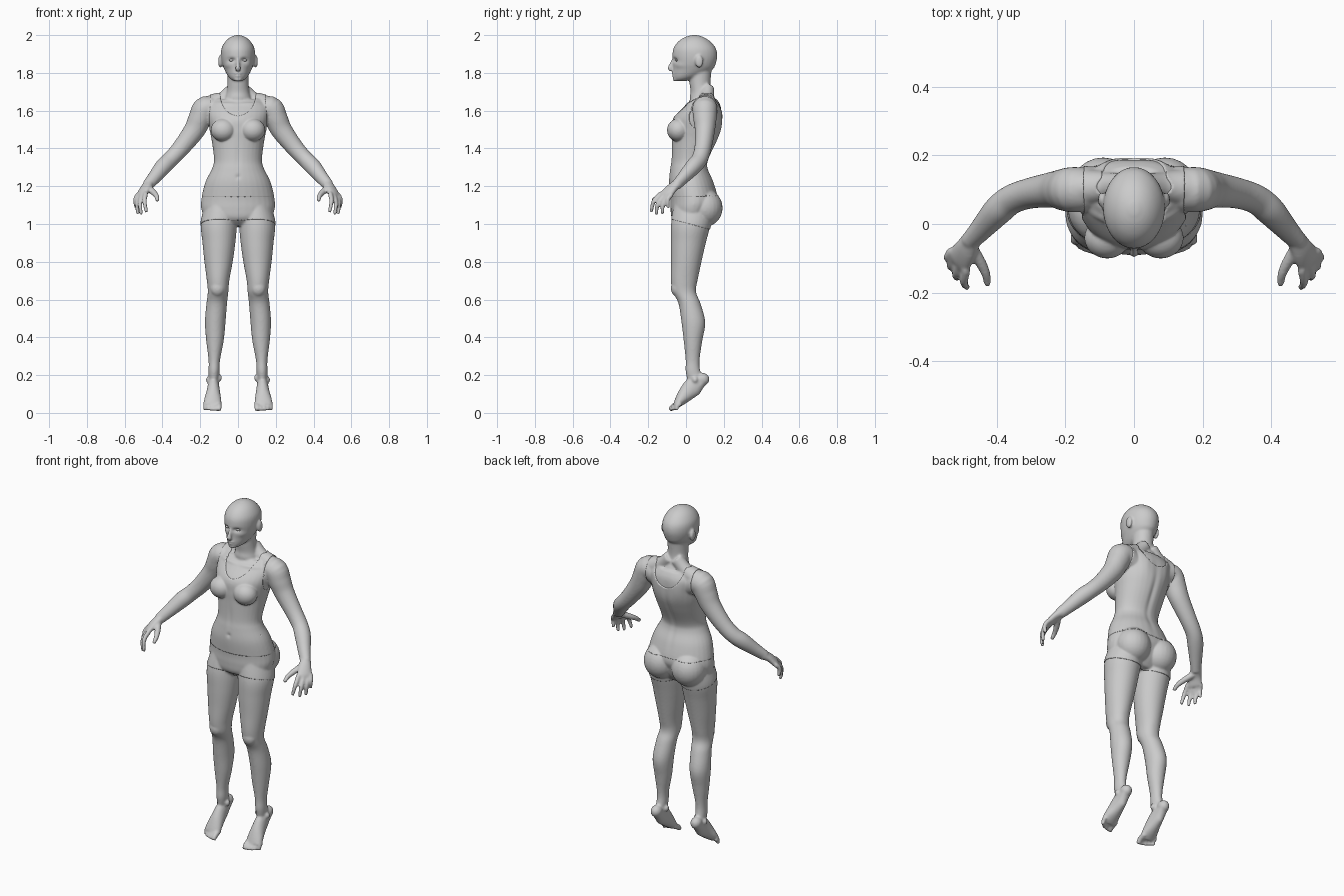
import bpy, bmesh, math
from mathutils import Vector, Matrix

cube = bpy.data.objects.get("Cube")
if cube:
    bpy.data.objects.remove(cube, do_unlink=True)

grey = bpy.data.materials.new("plain_grey")
grey.use_nodes = True
grey.diffuse_color = (0.6, 0.6, 0.6, 1)
grey.node_tree.nodes["Principled BSDF"].inputs["Base Color"].default_value = grey.diffuse_color

SIDES = 32
body = bmesh.new()


def refine(rows, steps=5):
    """Catmull-Rom interpolation of every column in a table of sections."""
    rows = [Vector(r) for r in rows]
    out = []
    for i in range(len(rows) - 1):
        a, b, c, d = rows[max(i - 1, 0)], rows[i], rows[i + 1], rows[min(i + 2, len(rows) - 1)]
        for s in range(steps):
            t = s / steps
            out.append(b + (c - a) * (t / 2) + (a * 2 - b * 5 + c * 4 - d) * (t * t / 2)
                       + (b * 3 - a - c * 3 + d) * (t ** 3 / 2))
    return out + [rows[-1]]


def skin(rings):
    """Join rings of points into a closed skin."""
    loops = [[body.verts.new(p) for p in ring] for ring in rings]
    n = len(loops[0])
    for low, high in zip(loops, loops[1:]):
        for i in range(n):
            j = (i + 1) % n
            body.faces.new((low[i], low[j], high[j], high[i]))
    body.faces.new(loops[0][::-1])
    body.faces.new(loops[-1])


def ellipse(centre, u, v):
    angles = [math.tau * i / SIDES for i in range(SIDES)]
    return [centre + u * math.cos(a) + v * math.sin(a) for a in angles]


def stack(rows, side=1):
    """Level sections, each given as height, x range and y range."""
    rings = []
    for z, x0, x1, y0, y1 in refine(rows):
        centre = Vector((side * (x0 + x1) / 2, (y0 + y1) / 2, z))
        rings.append(ellipse(centre, Vector(((x1 - x0) / 2, 0, 0)), Vector((0, (y1 - y0) / 2, 0))))
    skin(rings)


def column(rows):
    stack([(z, -w, w, y0, y1) for z, w, y0, y1 in rows])


def limb(rows, side=1, across=(1, 0, 0), steps=5):
    """Sections along a path: position, radius across, radius through."""
    rows = refine([(side * x, *rest) for x, *rest in rows], steps)
    points = [Vector(r[:3]) for r in rows]
    across = Vector((side * across[0], across[1], across[2]))
    rings = []
    for i, r in enumerate(rows):
        along = (points[min(i + 1, len(rows) - 1)] - points[max(i - 1, 0)]).normalized()
        u = (across - along * across.dot(along)).normalized()
        rings.append(ellipse(points[i], u * r[3], along.cross(u) * r[4]))
    skin(rings)


def blob(centre, radii, side=1, target=body):
    place = Matrix.Translation((side * centre[0], centre[1], centre[2])) @ Matrix.Diagonal((*radii, 1))
    bmesh.ops.create_uvsphere(target, u_segments=24, v_segments=16, radius=1, matrix=place)


def add_object(name, bm):
    mesh = bpy.data.meshes.new(name)
    bm.to_mesh(mesh)
    mesh.materials.append(grey)
    mesh.shade_smooth()
    obj = bpy.data.objects.new(name, mesh)
    bpy.context.collection.objects.link(obj)
    return obj


# Head and neck
column([(1.757, .022, -.058, .0), (1.77, .042, -.066, .05), (1.79, .058, -.069, .1),
        (1.82, .073, -.068, .143), (1.85, .084, -.069, .158), (1.89, .09, -.072, .166),
        (1.93, .087, -.066, .158), (1.965, .068, -.042, .13), (1.988, .042, -.008, .096),
        (2, .012, .03, .06)])
column([(1.6, .08, .04, .16), (1.66, .072, .02, .155), (1.7, .06, .024, .136),
        (1.75, .055, .018, .13), (1.84, .056, .01, .138)])

# Nose, lips and chin
limb([(0, -.06, 1.875, .009, .012), (0, -.076, 1.845, .009, .012), (0, -.085, 1.825, .014, .012),
      (0, -.078, 1.812, .012, .008)])
blob((0, -.064, 1.795), (.022, .012, .006))
blob((0, -.063, 1.784), (.019, .012, .006))
blob((0, -.056, 1.766), (.022, .014, .012))

# Torso
column([(.99, .12, -.03, .1), (1.03, .17, -.07, .13), (1.08, .19, -.078, .15), (1.13, .19, -.079, .165),
        (1.22, .168, -.086, .142), (1.29, .134, -.08, .112), (1.34, .122, -.073, .114),
        (1.44, .134, -.07, .16), (1.5, .146, -.07, .182), (1.56, .158, -.062, .188),
        (1.62, .165, -.012, .185), (1.66, .13, .03, .165)])

for side in (1, -1):
    # Trunk masses: bust, seat and trapezius
    blob((.078, -.04, 1.497), (.062, .056, .056), side)
    blob((.09, .1, 1.085), (.092, .09, .095), side)
    limb([(.02, .115, 1.72, .035, .035), (.08, .11, 1.66, .04, .04), (.15, .105, 1.63, .05, .05)],
         side, (0, 1, 0))
    # Ears
    blob((.094, .07, 1.86), (.011, .022, .034), side)

    # Arm
    limb([(.1, .1, 1.59, .06, .06), (.17, .1, 1.612, .066, .066), (.2, .1, 1.56, .062, .062),
          (.232, .1, 1.495, .053, .056), (.3, .09, 1.405, .045, .047), (.355, .072, 1.345, .043, .043),
          (.395, .04, 1.305, .043, .044), (.44, -.01, 1.25, .034, .036), (.478, -.052, 1.205, .026, .03)],
         side, (0, 1, 0))

    # Palm, fingers and thumb
    limb([(.47, -.04, 1.215, .028, .026), (.49, -.075, 1.19, .035, .021), (.508, -.102, 1.158, .042, .018),
          (.514, -.108, 1.145, .038, .014)], side, (-.5, -.75, 0))
    fingers = [((.488, -.132, 1.162), (.485, -.185, 1.062)), ((.508, -.115, 1.152), (.512, -.158, 1.05)),
               ((.522, -.095, 1.15), (.53, -.124, 1.052)), ((.53, -.076, 1.156), (.54, -.093, 1.085))]
    for root, tip in fingers:
        root, tip = Vector(root), Vector(tip)
        knuckle = root.lerp(tip, .5) + Vector((.008, -.012, .008))
        limb([(*root, .013, .013), (*knuckle, .012, .012), (*tip, .009, .009)], side)
    limb([(.472, -.07, 1.19, .018, .018), (.445, -.115, 1.165, .016, .016),
          (.43, -.15, 1.145, .013, .013), (.427, -.178, 1.122, .01, .01)], side)

    # Leg
    stack([(1.1, .01, .17, -.06, .14), (1, .006, .196, -.079, .13), (.9, .014, .188, -.081, .105),
           (.8, .028, .178, -.08, .082), (.7, .046, .165, -.08, .062), (.64, .051, .16, -.07, .056),
           (.58, .058, .167, -.04, .077), (.48, .066, .175, -.024, .102), (.38, .076, .168, -.012, .086),
           (.28, .095, .156, -.002, .072), (.22, .098, .156, -.002, .076), (.16, .104, .154, .01, .1)], side)
    blob((.108, -.046, .66), (.04, .034, .045), side)
    blob((.098, .042, .185), (.014, .016, .018), side)
    blob((.157, .048, .175), (.013, .016, .018), side)

    # Foot and toes
    blob((.13, .088, .178), (.031, .036, .034), side)
    limb([(.13, .09, .165, .027, .024), (.13, .045, .143, .03, .05), (.131, .005, .106, .037, .044),
          (.134, -.03, .066, .046, .03), (.136, -.054, .037, .046, .017)], side)
    for i in range(5):
        x, width = .101 + .0185 * i, .015 if i == 0 else .0105
        tip = -.086 + .0035 * i * i / 1.5
        limb([(x, -.03, .05, width, .014), (x, (tip - .048) / 2, .034, width, width),
              (x + .001, tip, .014, width * .9, .011)], side)

# Fuse the masses into one continuous skin
bmesh.ops.recalc_face_normals(body, faces=body.faces[:])
rough = add_object("rough_body", body)
remesh = rough.modifiers.new("fuse", 'REMESH')
remesh.mode = 'VOXEL'
remesh.voxel_size = 0.006
relax = rough.modifiers.new("relax", 'SMOOTH')
relax.factor = 0.5
relax.iterations = 6
fused = bpy.data.meshes.new_from_object(rough.evaluated_get(bpy.context.evaluated_depsgraph_get()))
bpy.data.objects.remove(rough, do_unlink=True)

figure = bmesh.new()
figure.from_mesh(fused)
figure.normal_update()

# Soft dents and swellings: centre, reach per axis, amount along the normal
touches = [((.034, -.07, 1.868), (.018, .05, .011), -.012), ((.055, -.04, 1.84), (.02, .05, .014), .003),
           ((0, -.08, 1.7895), (.02, .03, .003), -.004), ((0, .17, 1.38), (.016, .08, .16), -.008),
           ((0, -.09, 1.36), (.014, .04, .07), -.004), ((0, -.09, 1.25), (.012, .04, .012), -.006),
           ((.07, .19, 1.56), (.035, .05, .06), .006), ((.07, .01, 1.635), (.06, .05, .008), .005),
           ((.1, .08, .65), (.03, .04, .05), -.004)]
for v in figure.verts:
    shift = 0
    for centre, reach, amount in touches:
        q = (abs(v.co.x) - centre[0], v.co.y - centre[1], v.co.z - centre[2])
        d = sum((a / r) ** 2 for a, r in zip(q, reach))
        if d < 8:
            shift += amount * math.exp(-d)
    v.co += v.normal * shift
figure.normal_update()
add_object("body", figure)


def garment(name, planes, keep, lift):
    """Clothing cut from the body's own skin, lifted off it and given a turned-in hem."""
    bm = figure.copy()
    bmesh.ops.delete(bm, geom=[f for f in bm.faces if abs(f.calc_center_median().x) > .3], context='FACES')
    for point, normal in planes:
        bmesh.ops.bisect_plane(bm, geom=bm.verts[:] + bm.edges[:] + bm.faces[:],
                               plane_co=point, plane_no=normal)
    bmesh.ops.delete(bm, geom=[f for f in bm.faces if not keep(f.calc_center_median())], context='FACES')
    for _ in range(6):
        rim = [e for e in bm.edges if e.is_boundary]
        new = {v: sum((e.other_vert(v).co for e in v.link_edges if e.is_boundary), Vector()) / 2
               for v in {v for e in rim for v in e.verts}
               if sum(e.is_boundary for e in v.link_edges) == 2}
        for v, co in new.items():
            v.co = v.co.lerp(co, .5)
    bm.normal_update()
    normals = [v.normal.copy() for v in bm.verts]
    for v, n in zip(bm.verts, normals):
        v.co += n * lift
    hem = bmesh.ops.extrude_edge_only(bm, edges=[e for e in bm.edges if e.is_boundary])
    for v in hem["geom"]:
        if isinstance(v, bmesh.types.BMVert):
            source = next(e.other_vert(v) for e in v.link_edges if e.other_vert(v).index >= 0
                          and e.other_vert(v) not in hem["geom"])
            v.co -= source.normal * (lift + .003)
    add_object(name, bm)
    bm.free()


# Clothes
def in_shorts(p):
    return p.z < 1.15 and p.z + .27 * p.y > 1.005


def in_top(p):
    collar = (p.x / .095) ** 2 + ((p.z - 1.69) / .12) ** 2 < 1
    return 1.145 < p.z < 1.69 and not collar and (p.z < 1.3 or abs(p.x) < .146)


garment("shorts", [((0, 0, 1.15), (0, 0, 1)), ((0, 0, 1.005), (0, .27, 1))], in_shorts, .004)
garment("tank_top", [((0, 0, 1.145), (0, 0, 1)), ((.146, 0, 0), (1, 0, 0)), ((-.146, 0, 0), (1, 0, 0))],
        in_top, .005)

# Eyes
eyes = bmesh.new()
for side in (1, -1):
    blob((.034, -.046, 1.867), (.014, .011, .007), side, eyes)
add_object("eyes", eyes)
